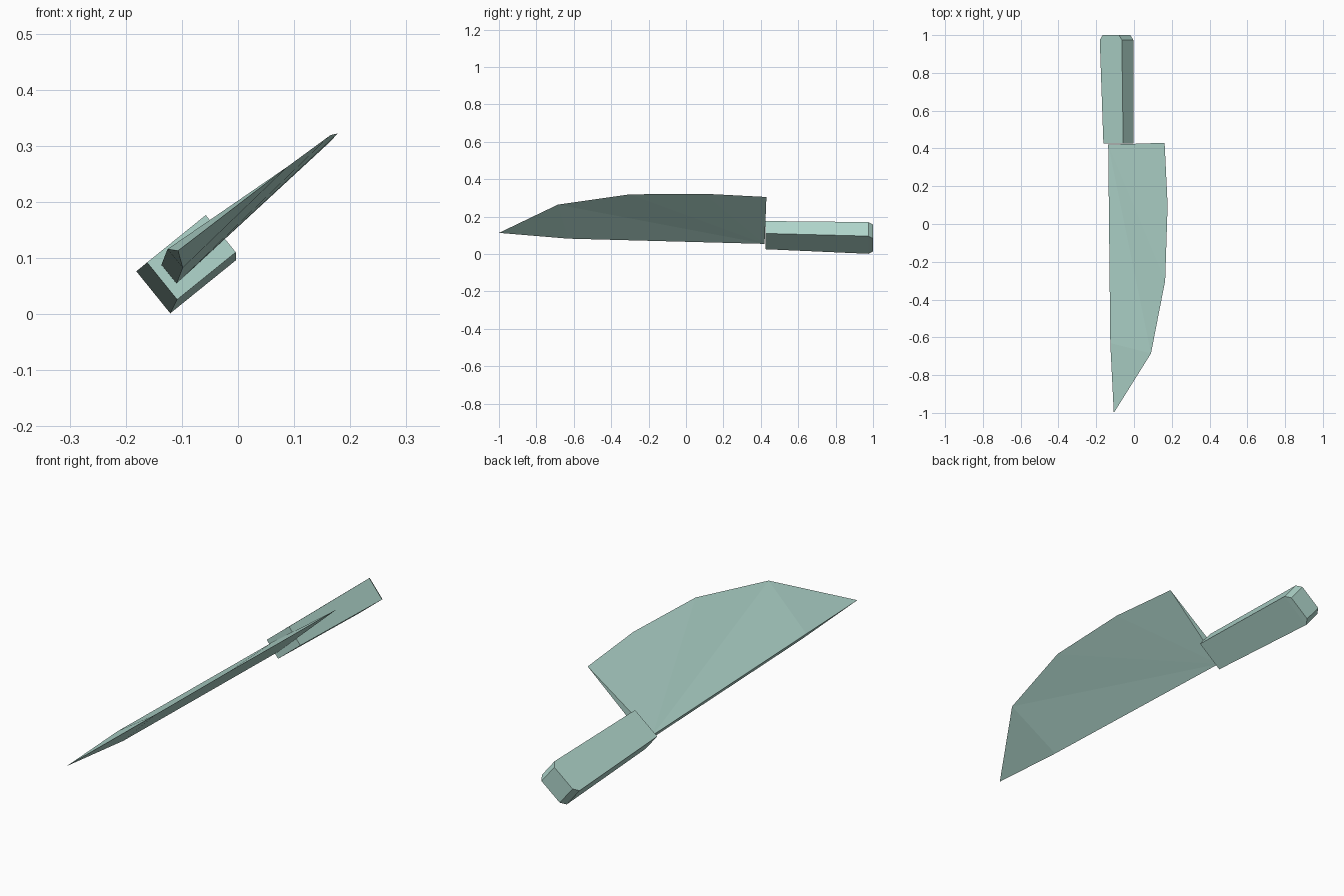
import bpy
import bmesh
from mathutils import Vector

cube = bpy.data.objects.get("Cube")
if cube:
    bpy.data.objects.remove(cube)

COLOUR = (0.44, 0.68, 0.61, 1)
mat = bpy.data.materials.new("pale_teal")
mat.use_nodes = True
mat.diffuse_color = COLOUR
mat.node_tree.nodes["Principled BSDF"].inputs["Base Color"].default_value = COLOUR

# Cross-section axes of the tilted knife: across the blade and through its thickness
ACROSS = Vector((0.78, 0, 0.63))
THICK = Vector((0.63, 0, -0.78))


def finish(name, bm):
    bmesh.ops.recalc_face_normals(bm, faces=bm.faces)
    mesh = bpy.data.meshes.new(name)
    bm.to_mesh(mesh)
    bm.free()
    mesh.materials.append(mat)
    obj = bpy.data.objects.new(name, mesh)
    bpy.context.collection.objects.link(obj)
    return obj


# Handle: tapered box with its butt chamfered on the two narrow sides
def build_handle():
    # centre, half width, half thickness
    sections = [
        ((-0.083, 0.425, 0.101), 0.067, 0.0425),
        ((-0.0925, 0.975, 0.086), 0.075, 0.048),
        ((-0.0925, 1.0, 0.086), 0.055, 0.048),
    ]
    bm = bmesh.new()
    rings = []
    for centre, w, t in sections:
        rings.append([bm.verts.new(Vector(centre) + ACROSS * w * a + THICK * t * b)
                      for a, b in ((-1, -1), (1, -1), (1, 1), (-1, 1))])
    for r0, r1 in zip(rings, rings[1:]):
        for i in range(4):
            j = (i + 1) % 4
            bm.faces.new((r0[i], r0[j], r1[j], r1[i]))
    bm.faces.new(rings[0])
    bm.faces.new(rings[-1])
    return finish("handle", bm)


# Blade: wedge from a thick spine to a sharp curved edge
def build_blade():
    bm = bmesh.new()
    spine = [(-0.123, 0.42, 0.071), (-0.112, -0.63, 0.099)]
    edge = [bm.verts.new(p) for p in ((0.162, 0.43, 0.305), (0.178, 0.1, 0.322),
                                      (0.165, -0.3, 0.319), (0.09, -0.685, 0.264))]
    tip = bm.verts.new((-0.107, -1.0, 0.113))
    sides = []
    for s in (-1, 1):
        heel, belly = [bm.verts.new(Vector(p) + THICK * 0.0215 * s) for p in spine]
        for e0, e1 in zip(edge, edge[1:]):
            bm.faces.new((heel, e0, e1))
        bm.faces.new((heel, edge[-1], belly))
        bm.faces.new((belly, edge[-1], tip))
        sides.append((heel, belly))
    (h0, b0), (h1, b1) = sides
    bm.faces.new((h0, h1, b1, b0))
    bm.faces.new((b0, b1, tip))
    bm.faces.new((h0, h1, edge[0]))
    return finish("blade", bm)


build_handle()
build_blade()
